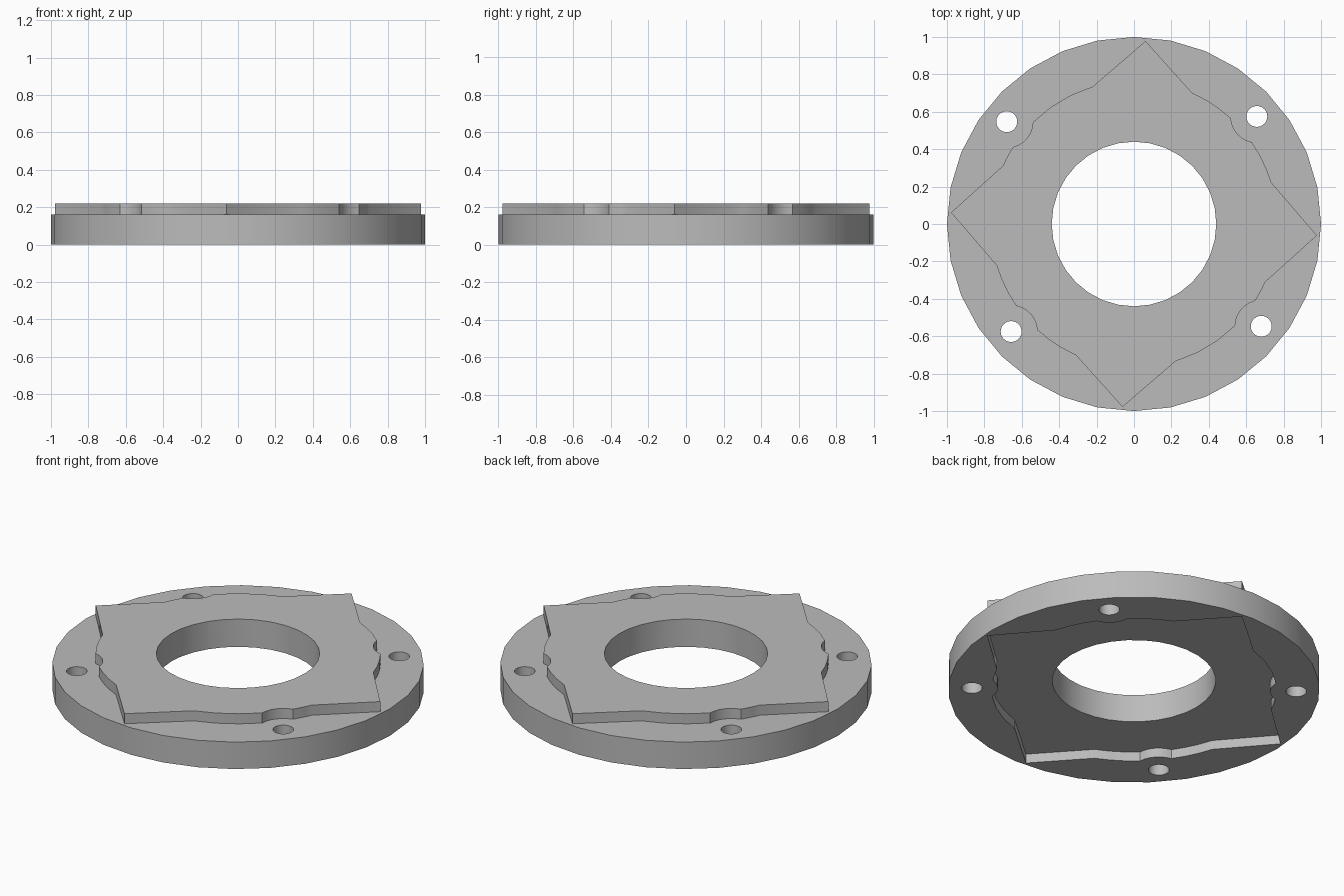
import bpy, bmesh
from math import sin, cos, radians, degrees, acos, atan2
from mathutils import Vector

cube = bpy.data.objects.get("Cube")
if cube:
    bpy.data.objects.remove(cube, do_unlink=True)

RIM, BORE, BOLT = 1.0, 0.44, 0.056
BASE_TOP, PLATE_TOP, RECESS = 0.16, 0.22, 0.055
BOLT_CIRCLE = 0.873
BOLT_ANGLES = (41.2, 141.2, 221.2, 321.2)
LAND, NOTCH, CORNER = 0.767, 0.14, 0.98   # plate arc, bolt relief, corner reach

grey = bpy.data.materials.new("plain grey")
grey.use_nodes = True
colour = (0.5, 0.5, 0.5, 1)
grey.diffuse_color = colour
grey.node_tree.nodes["Principled BSDF"].inputs["Base Color"].default_value = colour


def polar(radius, angle):
    a = radians(angle)
    return Vector((radius * cos(a), radius * sin(a)))


def circle(radius, count, centre=Vector((0, 0))):
    return [centre + polar(radius, 360 * i / count) for i in range(count)]


def prism(name, outline, bottom, top):
    """Extrude a flat outline between two heights."""
    bm = bmesh.new()
    face = bm.faces.new([bm.verts.new((p.x, p.y, bottom)) for p in outline])
    side = bmesh.ops.extrude_face_region(bm, geom=[face])["geom"]
    verts = [g for g in side if isinstance(g, bmesh.types.BMVert)]
    bmesh.ops.translate(bm, verts=verts, vec=(0, 0, top - bottom))
    bmesh.ops.recalc_face_normals(bm, faces=bm.faces)
    mesh = bpy.data.meshes.new(name)
    bm.to_mesh(mesh)
    bm.free()
    obj = bpy.data.objects.new(name, mesh)
    mesh.materials.append(grey)
    bpy.context.collection.objects.link(obj)
    return obj


def combine(target, tool, operation):
    """Apply a boolean and discard its tool."""
    mod = target.modifiers.new(operation, "BOOLEAN")
    mod.object, mod.operation, mod.solver = tool, operation, "EXACT"
    bpy.context.view_layer.objects.active = target
    bpy.ops.object.modifier_apply(modifier=mod.name)
    bpy.data.objects.remove(tool, do_unlink=True)


def plate_outline():
    """Four pointed corners joined by arcs, each relieved around a bolt."""
    half = degrees(acos((LAND**2 + BOLT_CIRCLE**2 - NOTCH**2) / (2 * LAND * BOLT_CIRCLE)))
    points = []
    for quarter, bolt in enumerate(BOLT_ANGLES):
        turn = 90 * quarter
        centre = polar(BOLT_CIRCLE, bolt)
        first, last = turn + 16.8, turn + 66.1
        low, high = bolt - half, bolt + half
        points += [polar(LAND, first + (low - first) * i / 3) for i in range(3)]
        a, b = polar(LAND, low) - centre, polar(LAND, high) - centre
        start = degrees(atan2(a.y, a.x))
        sweep = degrees(a.angle_signed(b))
        points += [centre + polar(NOTCH, start - sweep * i / 6) for i in range(7)]
        points += [polar(LAND, high + (last - high) * i / 3) for i in range(1, 4)]
        points.append(polar(CORNER, turn + 86.4))
    return points


# Round base with the plate shape pressed upward through it
flange = prism("flange", circle(RIM, 32), 0, BASE_TOP)
outline = plate_outline()
combine(flange, prism("raised_plate", outline, 0.1, PLATE_TOP), "UNION")
combine(flange, prism("underside_recess", outline, -0.1, RECESS), "DIFFERENCE")

# Central bore and bolt holes
combine(flange, prism("bore", circle(BORE, 32), -0.2, 0.5), "DIFFERENCE")
for angle in BOLT_ANGLES:
    hole = circle(BOLT, 24, polar(BOLT_CIRCLE, angle))
    combine(flange, prism("bolt_hole", hole, -0.2, 0.5), "DIFFERENCE")

bpy.ops.object.select_all(action="DESELECT")
flange.select_set(True)
bpy.context.view_layer.objects.active = flange
bpy.ops.object.shade_smooth_by_angle(angle=radians(25))
